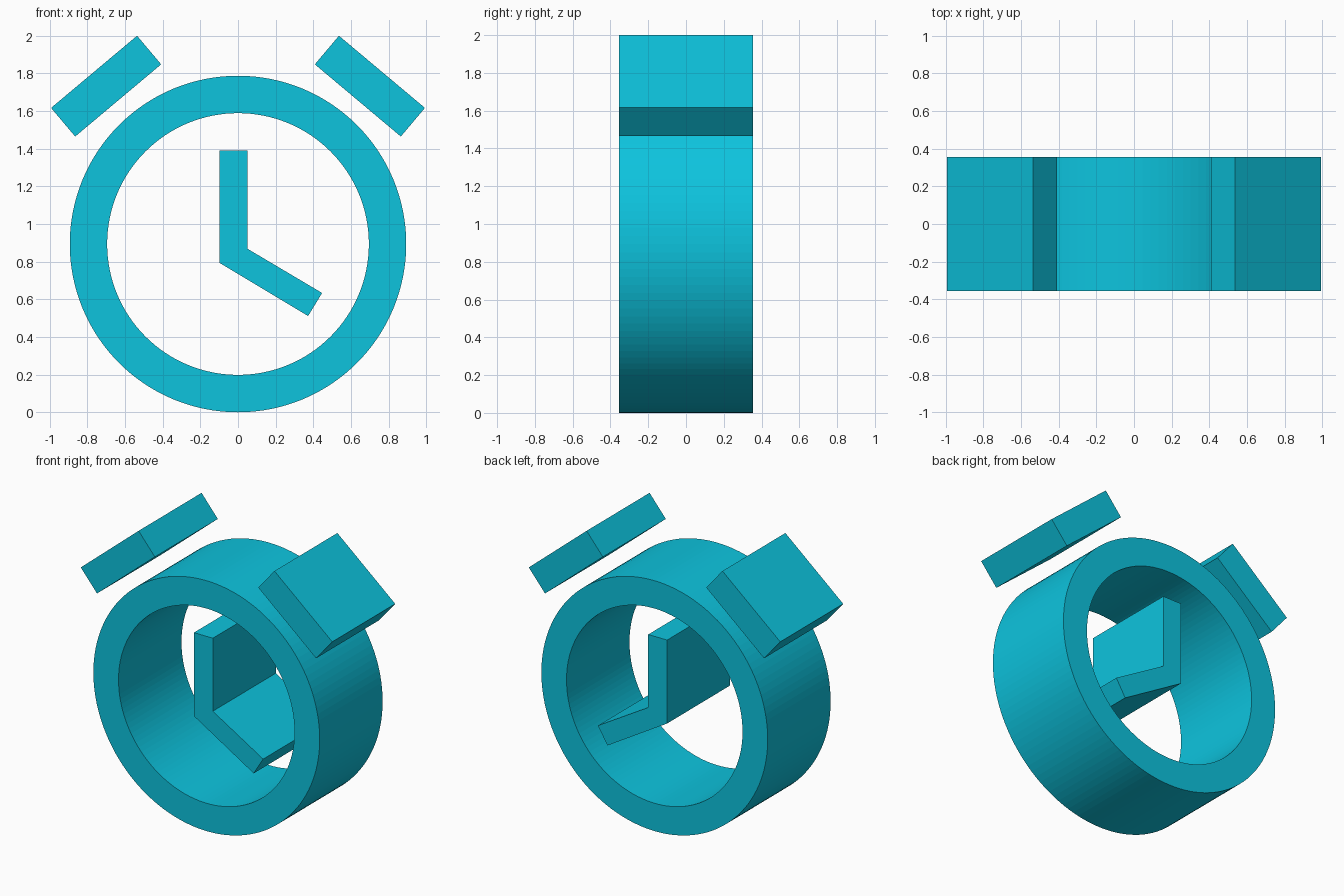
import bpy, bmesh, math

if "Cube" in bpy.data.objects:
    bpy.data.objects.remove(bpy.data.objects["Cube"])

DEPTH = 0.355      # half thickness, front to back
S = 0.0993         # size of one drawing unit
CZ = 9 * S         # height of the dial centre

mat = bpy.data.materials.new("cyan")
mat.diffuse_color = (0.004, 0.55, 0.73, 1)
mat.use_nodes = True
mat.node_tree.nodes["Principled BSDF"].inputs["Base Color"].default_value = mat.diffuse_color


def finish(name, bm):
    bmesh.ops.recalc_face_normals(bm, faces=bm.faces)
    mesh = bpy.data.meshes.new(name)
    bm.to_mesh(mesh)
    bm.free()
    mesh.materials.append(mat)
    obj = bpy.data.objects.new(name, mesh)
    bpy.context.collection.objects.link(obj)
    return obj


def slab(name, outline):
    """Extrude an outline, given in drawing units from the dial centre."""
    bm = bmesh.new()
    face = bm.faces.new([bm.verts.new((x * S, -DEPTH, CZ + z * S)) for x, z in outline])
    geom = bmesh.ops.extrude_face_region(bm, geom=[face])["geom"]
    verts = [g for g in geom if isinstance(g, bmesh.types.BMVert)]
    bmesh.ops.translate(bm, verts=verts, vec=(0, 2 * DEPTH, 0))
    return finish(name, bm)


def ring(name, outer, inner, sides=128):
    """Sweep a rectangular section round the dial centre."""
    bm = bmesh.new()
    section = [(outer, -DEPTH), (outer, DEPTH), (inner, DEPTH), (inner, -DEPTH)]
    loops = []
    for i in range(sides):
        a = 2 * math.pi * i / sides
        loops.append([bm.verts.new((r * math.cos(a), y, CZ + r * math.sin(a)))
                      for r, y in section])
    for i in range(sides):
        p, q = loops[i], loops[(i + 1) % sides]
        for k in range(4):
            n = (k + 1) % 4
            bm.faces.new((p[k], p[n], q[n], q[k]))
    return finish(name, bm)


# Round case
ring("clock_case", 9 * S, 7 * S)

# Bent pair of hands
slab("clock_hands", [(-1, 5), (-1, -1), (3.75, -3.85), (4.5, -2.62), (0.5, -0.25), (0.5, 5)])

# Tilted alarm bells, mirrored left and right
bell = [(10, 7.28), (5.4, 11.14), (4.11, 9.61), (8.71, 5.75)]
for side, sign in (("right", 1), ("left", -1)):
    slab(f"alarm_bell_{side}", [(sign * x, z) for x, z in bell])
